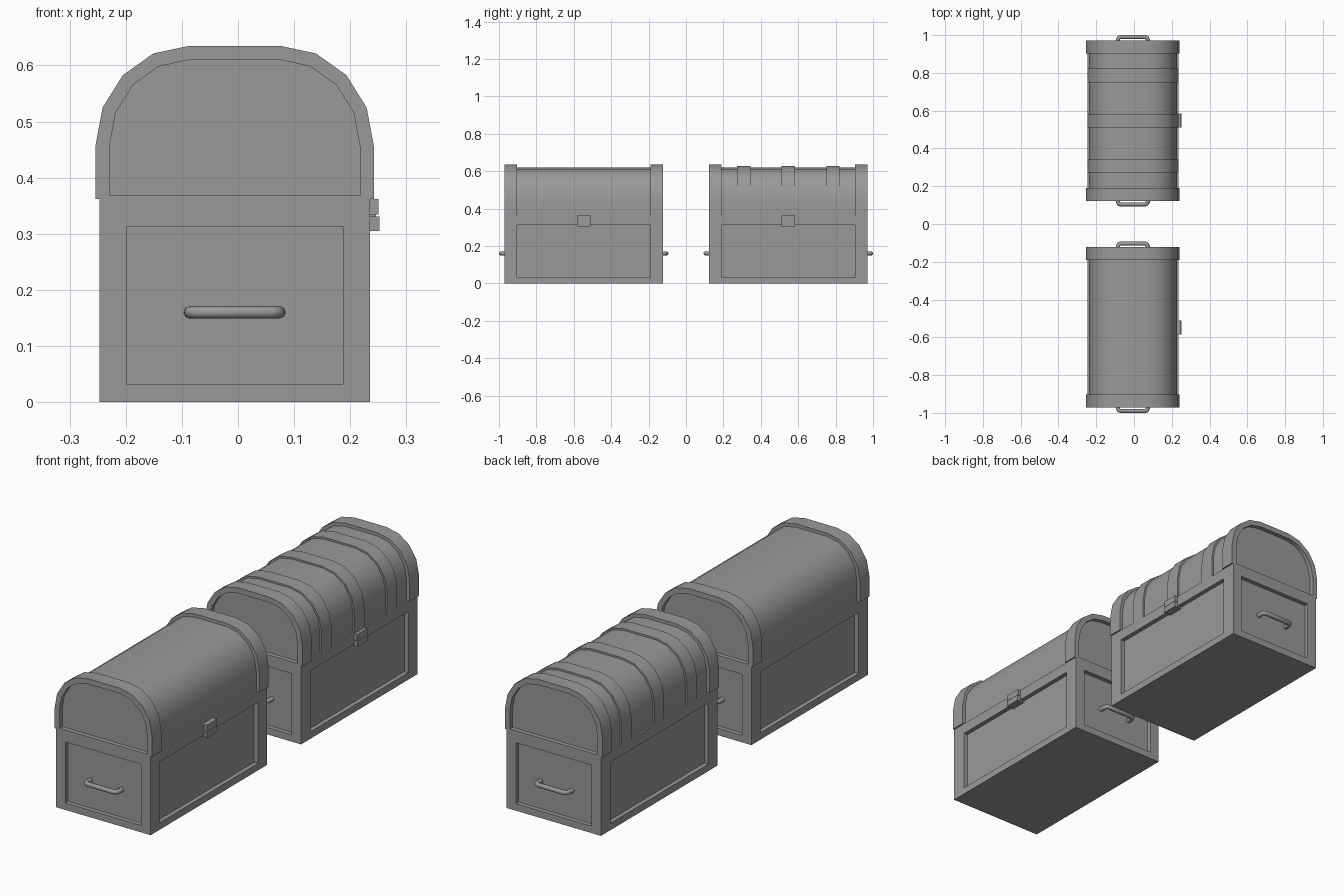
import bpy, bmesh, math
from mathutils import Vector

cube = bpy.data.objects.get("Cube")
if cube:
    bpy.data.objects.remove(cube, do_unlink=True)

grey = bpy.data.materials.new("plain grey")
grey.use_nodes = True
grey.diffuse_color = (0.32, 0.32, 0.32, 1)
grey.node_tree.nodes["Principled BSDF"].inputs["Base Color"].default_value = grey.diffuse_color

CENTRE_X = -0.006
HALF_LEN = 0.424     # half the chest length
HALF_WID = 0.241     # half the body width
SEAM = 0.362         # height where lid meets body
RECESS = 0.02
END_BAND = 0.068


def finish(name, bm, y, smooth=False):
    """Turn a bmesh into a named object placed along the row of chests."""
    bmesh.ops.recalc_face_normals(bm, faces=bm.faces)
    mesh = bpy.data.meshes.new(name)
    bm.to_mesh(mesh)
    bm.free()
    mesh.materials.append(grey)
    if smooth:
        for poly in mesh.polygons:
            poly.use_smooth = True
        mesh.set_sharp_from_angle(angle=math.radians(30))
    obj = bpy.data.objects.new(name, mesh)
    obj.location = (CENTRE_X, y, 0)
    bpy.context.collection.objects.link(obj)
    return obj


def box(bm, low, high):
    low, high = Vector(low), Vector(high)
    verts = bmesh.ops.create_cube(bm, size=1)["verts"]
    for v in verts:
        v.co = (low + high) / 2 + v.co * (high - low)


def arch(inset, bottom=SEAM):
    """Lid cross-section: straight sides, quarter-round corners, flat top."""
    right = [(0.248 - inset, bottom)]
    for i in range(5):
        a = math.pi / 2 * i / 4
        right.append((0.081 + (0.167 - inset) * math.cos(a),
                      0.457 + (0.178 - inset) * math.sin(a)))
    return right + [(-x, z) for x, z in reversed(right)]


def loft(name, y, sections):
    """Skin a list of (y, outline) sections and cap both ends."""
    bm = bmesh.new()
    rings = [[bm.verts.new((x, sy, z)) for x, z in outline] for sy, outline in sections]
    n = len(rings[0])
    for a, b in zip(rings, rings[1:]):
        for i in range(n):
            j = (i + 1) % n
            bm.faces.new((a[i], a[j], b[j], b[i]))
    bm.faces.new(rings[0])
    bm.faces.new(rings[-1])
    return finish(name, bm, y, smooth=True)


def body(name, y):
    """Box with a sunken panel on each of its four sides."""
    bm = bmesh.new()
    box(bm, (-HALF_WID, -HALF_LEN, 0), (HALF_WID, HALF_LEN, SEAM))
    bm.normal_update()
    for face in [f for f in bm.faces if abs(f.normal.z) < 0.5]:
        normal = face.normal.copy()
        bmesh.ops.inset_individual(bm, faces=[face], thickness=0.03)
        for v in face.verts:
            v.co.z = 0.032 if v.co.z < SEAM / 2 else 0.313
            if abs(normal.x) > 0.5:
                v.co.y = math.copysign(HALF_LEN - END_BAND, v.co.y)
            else:
                v.co.x = math.copysign(0.193, v.co.x)
        rim = bmesh.ops.extrude_discrete_faces(bm, faces=[face])["faces"][0]
        for v in rim.verts:
            v.co -= normal * RECESS
    finish(name, bm, y)


def handle(name, y, side):
    """Round bar bent into a shallow bracket."""
    face = HALF_LEN - RECESS - 0.004
    grip = HALF_LEN + 0.019
    half = [(0.080, face), (0.079, grip - 0.014), (0.075, grip - 0.004), (0.066, grip)]
    path = half + [(-x, d) for x, d in reversed(half)]
    curve = bpy.data.curves.new(name, "CURVE")
    curve.dimensions = "3D"
    curve.bevel_depth = 0.011
    curve.bevel_resolution = 2
    curve.use_fill_caps = True
    spline = curve.splines.new("POLY")
    spline.points.add(len(path) - 1)
    for point, (x, d) in zip(spline.points, path):
        point.co = (x, side * d, 0.16, 1)
    curve.materials.append(grey)
    obj = bpy.data.objects.new(name, curve)
    obj.location = (CENTRE_X, y, 0)
    bpy.context.collection.objects.link(obj)


def chest(prefix, y, strapped):
    body(prefix + "_body", y)

    # Barrel lid between the end bands
    reach = HALF_LEN - END_BAND + 0.01
    loft(prefix + "_lid", y, [(-reach, arch(0.015)), (reach, arch(0.015))])

    for side, label in ((-1, "front"), (1, "back")):
        # Thick end band framing a sunken panel
        loft(f"{prefix}_{label}_lid_band", y, [
            (side * (HALF_LEN - END_BAND), arch(0)),
            (side * HALF_LEN, arch(0)),
            (side * HALF_LEN, arch(0.025, SEAM + 0.006)),
            (side * (HALF_LEN - RECESS), arch(0.025, SEAM + 0.006))])
        handle(f"{prefix}_{label}_handle", y, side)

    # Raised straps over the lid
    if strapped:
        for i, centre in enumerate((-0.239, 0, 0.239)):
            loft(f"{prefix}_strap_{i + 1}", y,
                 [(centre - 0.036, arch(0.007)), (centre + 0.036, arch(0.007))])

    # Latch: upper plate and lower catch
    bm = bmesh.new()
    box(bm, (0.222, -0.037, 0.334), (0.256, 0.037, SEAM))
    box(bm, (0.220, -0.034, 0.330), (0.252, 0.034, 0.336))
    box(bm, (0.220, -0.037, 0.305), (0.258, 0.037, 0.331))
    finish(prefix + "_latch", bm, y)


chest("plain_chest", -0.547, False)
chest("strapped_chest", 0.547, True)
